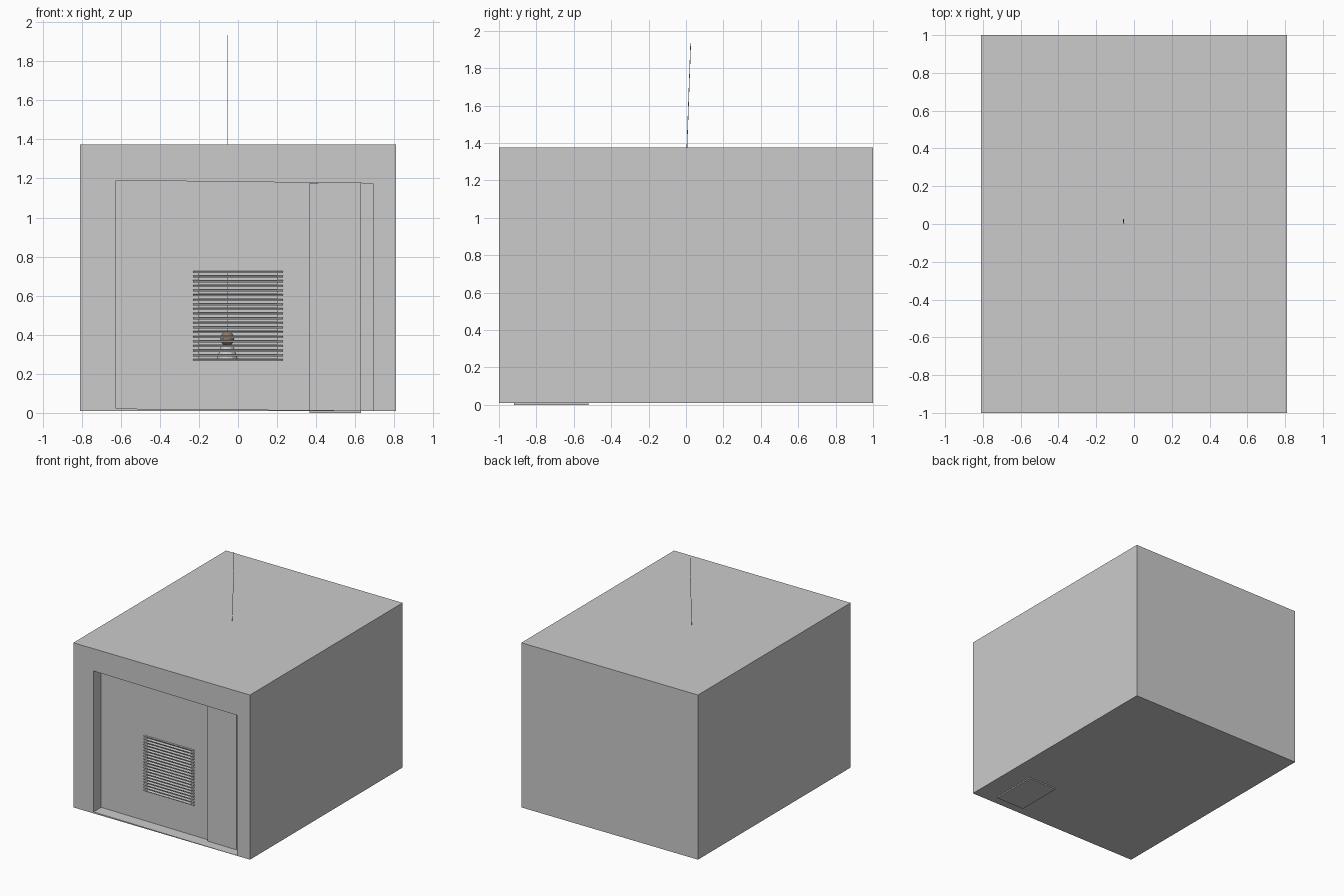
import bpy, bmesh, math
from mathutils import Vector

if "Cube" in bpy.data.objects:
    bpy.data.objects.remove(bpy.data.objects["Cube"])

OPEN = [(-0.625, 0.022), (0.69, 0.012), (0.69, 1.175), (-0.625, 1.19)]


def finish(name, bm):
    bmesh.ops.recalc_face_normals(bm, faces=bm.faces)
    me = bpy.data.meshes.new(name)
    bm.to_mesh(me)
    bm.free()
    ob = bpy.data.objects.new(name, me)
    bpy.context.collection.objects.link(ob)
    return ob


def loop(bm, pts, y):
    return [bm.verts.new((x, y, z)) for x, z in pts]


def bridge(bm, a, b):
    n = len(a)
    for i in range(n):
        j = (i + 1) % n
        bm.faces.new((a[i], a[j], b[j], b[i]))


def rect(x0, x1, z0, z1):
    return [(x0, z0), (x1, z0), (x1, z1), (x0, z1)]


def box(name, lo, hi, tilt=0.0):
    bm = bmesh.new()
    bmesh.ops.create_cube(bm, size=1)
    bmesh.ops.scale(bm, vec=Vector(hi) - Vector(lo), verts=bm.verts)
    ob = finish(name, bm)
    ob.location = (Vector(lo) + Vector(hi)) / 2
    ob.rotation_euler.x = tilt
    return ob


# Hollow body: outer box, front frame, deep cavity
bm = bmesh.new()
outer = rect(-0.81, 0.81, 0.01, 1.375)
back, front = loop(bm, outer, 1.0), loop(bm, outer, -1.0)
rim, deep = loop(bm, OPEN, -1.0), loop(bm, OPEN, 0.8)
bm.faces.new(back)
bridge(bm, back, front)
bridge(bm, front, rim)
bridge(bm, rim, deep)
bm.faces.new(deep)
finish("body", bm)

# Recessed front panel with a square vent hole
bm = bmesh.new()
hole = rect(-0.2, 0.2, 0.265, 0.725)
fo, fi = loop(bm, OPEN, -0.9), loop(bm, hole, -0.9)
bo, bi = loop(bm, OPEN, -0.885), loop(bm, hole, -0.885)
bridge(bm, fo, fi)
bridge(bm, fi, bi)
bridge(bm, bi, bo)
bridge(bm, bo, fo)
finish("front_panel", bm)

# Side compartment
box("side_compartment", (0.365, -0.92, 0.0), (0.63, -0.52, 1.178))

# Vent slats
for i in range(20):
    z = 0.272 + i * 0.0237
    box(f"vent_slat_{i + 1}", (-0.23, -0.91, z - 0.004), (0.23, -0.89, z + 0.004),
        math.radians(15))

# Hanging cord, running up through the roof
cu = bpy.data.curves.new("cord", 'CURVE')
cu.dimensions = '3D'
cu.bevel_depth = 0.002
cu.bevel_resolution = 1
sp = cu.splines.new('POLY')
path = [(-0.055, -0.03, 0.4), (-0.055, 0.005, 1.375), (-0.055, 0.025, 1.935)]
sp.points.add(len(path) - 1)
for p, co in zip(sp.points, path):
    p.co = (*co, 1)
bpy.context.collection.objects.link(bpy.data.objects.new("cord", cu))

# Lamp on the cord: round holder and flared open skirt
bm = bmesh.new()
bmesh.ops.create_uvsphere(bm, u_segments=12, v_segments=8, radius=0.036)
holder = finish("lamp_holder", bm)
holder.location = (-0.055, -0.03, 0.38)
mat = bpy.data.materials.new("warm_brown")
mat.diffuse_color = (0.3, 0.2, 0.13, 1)
mat.use_nodes = True
mat.node_tree.nodes["Principled BSDF"].inputs["Base Color"].default_value = mat.diffuse_color
holder.data.materials.append(mat)

bm = bmesh.new()
bmesh.ops.create_cone(bm, cap_ends=False, segments=12, radius1=0.055,
                      radius2=0.03, depth=0.075)
skirt = finish("lamp_skirt", bm)
skirt.location = (-0.055, -0.03, 0.31)
